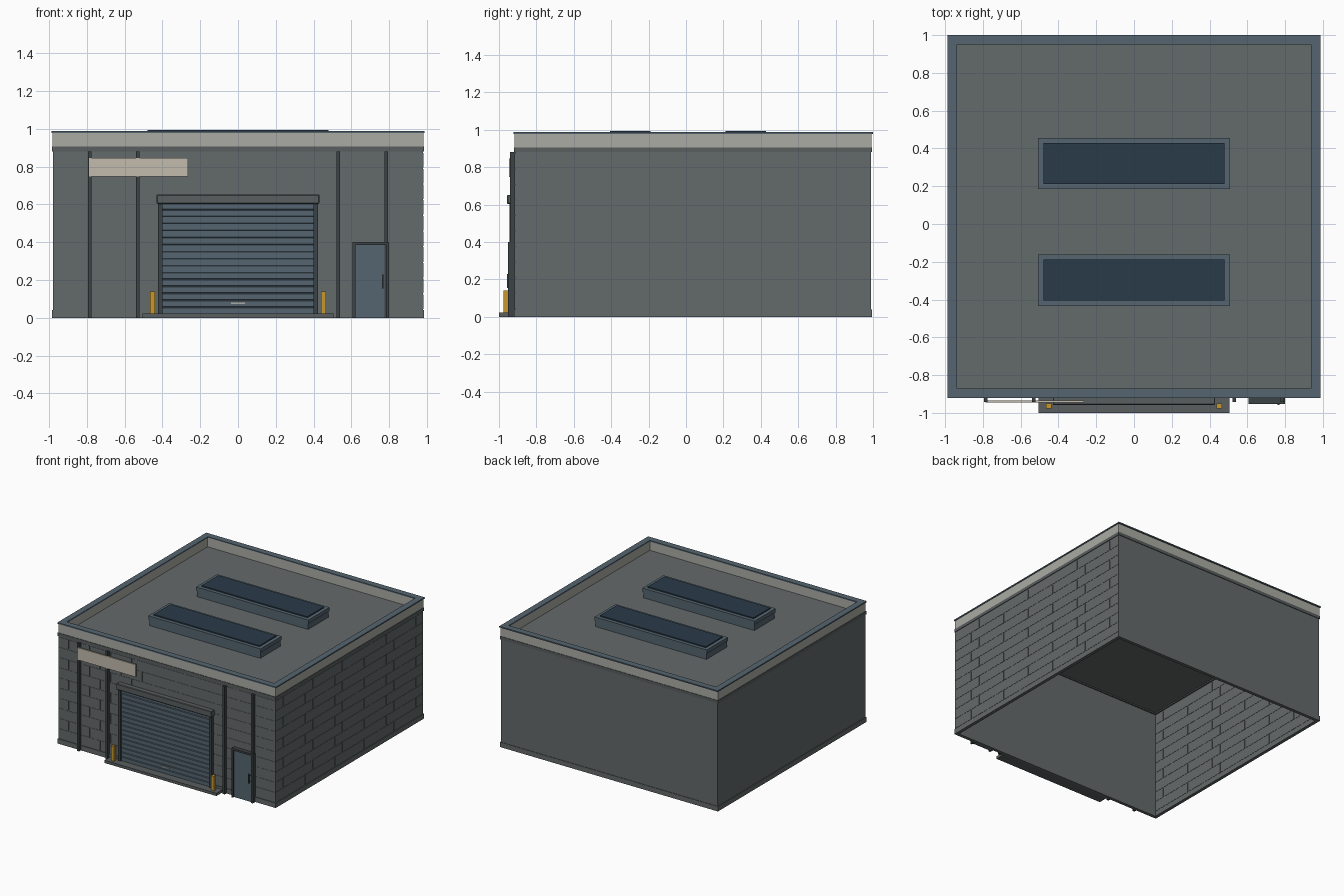
import bpy, bmesh

if "Cube" in bpy.data.objects:
    bpy.data.objects.remove(bpy.data.objects["Cube"])


def mat(name, r, g, b):
    m = bpy.data.materials.new(name)
    m.diffuse_color = (r, g, b, 1)
    m.use_nodes = True
    m.node_tree.nodes["Principled BSDF"].inputs["Base Color"].default_value = m.diffuse_color
    return m


WALL = mat("wall_grey", 0.127, 0.142, 0.142)
LEDGE = mat("ledge_grey", 0.10, 0.112, 0.114)
TRIM = mat("dark_trim", 0.045, 0.054, 0.058)
SLATE = mat("slate_blue", 0.090, 0.130, 0.160)
PALE = mat("pale_grey", 0.41, 0.41, 0.375)
SIGN = mat("sign_cream", 0.54, 0.50, 0.42)
GLASS = mat("dark_glass", 0.023, 0.043, 0.066)
YELLOW = mat("safety_yellow", 0.58, 0.31, 0.025)


def finish(name, bm, material):
    bmesh.ops.recalc_face_normals(bm, faces=bm.faces)
    me = bpy.data.meshes.new(name)
    bm.to_mesh(me)
    bm.free()
    me.materials.append(material)
    ob = bpy.data.objects.new(name, me)
    bpy.context.collection.objects.link(ob)
    return ob


def add_box(bm, x0, x1, y0, y1, z0, z1):
    vs = bmesh.ops.create_cube(bm, size=1)["verts"]
    for v in vs:
        v.co.x = x1 if v.co.x > 0 else x0
        v.co.y = y1 if v.co.y > 0 else y0
        v.co.z = z1 if v.co.z > 0 else z0


def boxes(name, material, *dims):
    bm = bmesh.new()
    for d in dims:
        add_box(bm, *d)
    return finish(name, bm, material)


def ring(name, material, x, y0, y1, t, z0, z1):
    """Hollow rectangular band with wall thickness t."""
    bm = bmesh.new()
    loops = []
    for i, z in ((0, z0), (0, z1), (t, z1), (t, z0)):
        loops.append([bm.verts.new(p) for p in (
            (-x + i, y0 + i, z), (x - i, y0 + i, z),
            (x - i, y1 - i, z), (-x + i, y1 - i, z))])
    for a in range(4):
        p, q = loops[a], loops[(a + 1) % 4]
        for k in range(4):
            n = (k + 1) % 4
            bm.faces.new((p[k], p[n], q[n], q[k]))
    return finish(name, bm, material)


def blockwork(name, start, end, place):
    """Running-bond blocks; place(u0, u1) gives the x and y extents."""
    bm = bmesh.new()
    course, length, gap = 0.083, 0.19, 0.006
    for row in range(10):
        z = 0.047 + row * course
        u = start - (length / 2 if row % 2 else 0)
        while u < end - 0.01:
            a, b = max(u, start), min(u + length, end)
            add_box(bm, *place(a + gap / 2, b - gap / 2), z, z + course - gap)
            u += length
    return finish(name, bm, WALL)


# Building shell, open underneath
F, B = -0.915, 0.99
ring("walls", WALL, 0.98, F, B, 0.015, 0.0, 0.895)
ring("plinth", WALL, 0.985, F - 0.005, B + 0.004, 0.026, 0.0, 0.04)
boxes("roof_deck", WALL, (-0.97, 0.97, F + 0.01, B - 0.01, 0.89, 0.905))
blockwork("front_blocks", -0.98, 0.98, lambda a, b: (a, b, F - 0.002, F + 0.004))
blockwork("right_blocks", F, B, lambda a, b: (0.976, 0.982, a, b))
blockwork("left_inner_blocks", F + 0.015, B - 0.015, lambda a, b: (-0.967, -0.963, a, b))

# Parapet
ring("parapet_ledge", LEDGE, 0.985, F - 0.005, B + 0.005, 0.03, 0.88, 0.905)
ring("parapet_band", PALE, 0.981, F - 0.001, B + 0.001, 0.042, 0.90, 0.98)
ring("parapet_coping", SLATE, 0.987, F - 0.006, 1.0, 0.051, 0.978, 0.988)

# Skylights
for i, y in enumerate((0.32, -0.297)):
    boxes(f"skylight_curb_{i}", SLATE,
          (-0.501, 0.501, y - 0.131, y + 0.131, 0.90, 0.96),
          (-0.507, 0.507, y - 0.136, y + 0.136, 0.955, 0.985))
    boxes(f"skylight_glass_{i}", GLASS,
          (-0.478, 0.478, y - 0.108, y + 0.108, 0.98, 0.994))

# Front pilasters and blank sign board
boxes("pilasters", TRIM, *[(x - 0.009, x + 0.009, -0.942, F + 0.005, 0, 0.88)
                          for x in (-0.785, -0.53, 0.53, 0.785)])
boxes("sign_board", SIGN, (-0.787, -0.265, -0.946, -0.934, 0.746, 0.846))

# Roller shutter: a slat profile extruded across the opening
bm = bmesh.new()
prof = [(F, 0.02)]
n = 16
for k in range(n):
    z, h = 0.02 + k * 0.59 / n, 0.59 / n
    prof += [(-0.927, z), (-0.934, z + 0.002), (-0.934, z + h * 0.88), (-0.927, z + h * 0.94)]
prof += [(F, 0.61)]
left = [bm.verts.new((-0.405, y, z)) for y, z in prof]
right = [bm.verts.new((0.405, y, z)) for y, z in prof]
for k in range(len(prof)):
    j = (k + 1) % len(prof)
    bm.faces.new((left[k], left[j], right[j], right[k]))
bm.faces.new(left)
bm.faces.new(right)
finish("shutter_slats", bm, SLATE)
boxes("shutter_jambs", TRIM, *[(s * 0.411 - 0.011, s * 0.411 + 0.011, -0.945, F + 0.005, 0.02, 0.61)
                              for s in (-1, 1)])
housing = boxes("shutter_housing", LEDGE, (-0.43, 0.43, -0.957, F + 0.005, 0.603, 0.652))
bev = housing.modifiers.new("bevel", "BEVEL")
bev.width, bev.segments = 0.004, 1
boxes("shutter_handle", PALE, (-0.037, 0.037, -0.941, -0.93, 0.073, 0.08))

# Loading threshold and bollards
boxes("threshold_slab", LEDGE, (-0.505, 0.505, -1.0, F, 0.0, 0.022))
boxes("bollards", YELLOW, *[(s * 0.452 - 0.014, s * 0.452 + 0.014, -0.976, -0.95, 0.02, 0.14)
                           for s in (-1, 1)])

# Side door
boxes("door_frame", TRIM,
      (0.607, 0.622, -0.952, F + 0.005, 0, 0.40),
      (0.785, 0.80, -0.952, F + 0.005, 0, 0.40),
      (0.607, 0.80, -0.952, F + 0.005, 0.385, 0.40))
boxes("door_leaf", SLATE, (0.622, 0.785, -0.938, F, 0.0, 0.387))
boxes("door_handle", TRIM,
      (0.761, 0.769, -0.957, -0.949, 0.155, 0.23),
      (0.762, 0.768, -0.95, -0.935, 0.165, 0.173),
      (0.762, 0.768, -0.95, -0.935, 0.212, 0.22))
